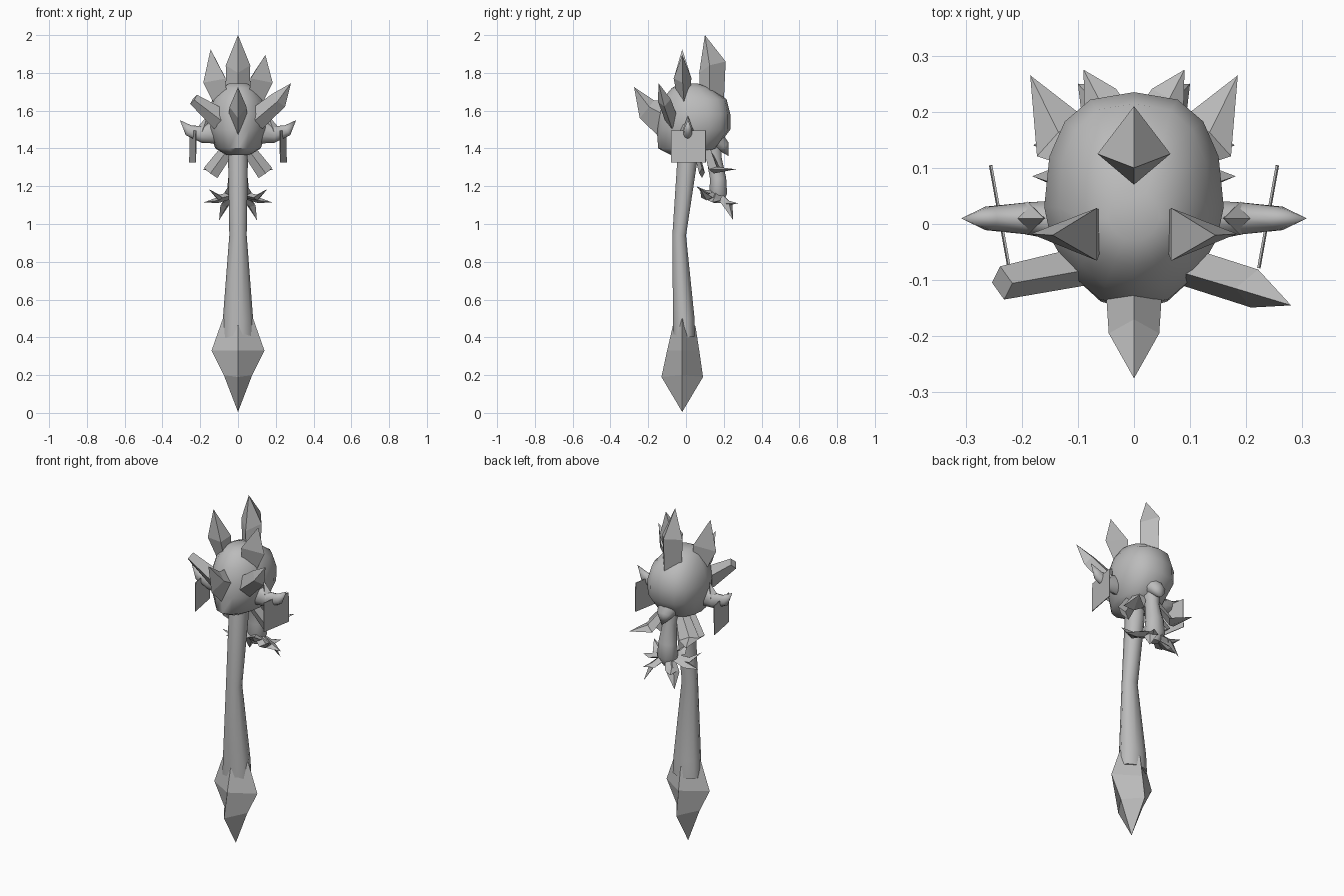
import bpy, bmesh
from math import sin, cos, pi, radians
from mathutils import Vector

cube = bpy.data.objects.get("Cube")
if cube:
    bpy.data.objects.remove(cube)

GREY = (0.5, 0.5, 0.5, 1)
mat = bpy.data.materials.new("stone_grey")
mat.diffuse_color = GREY
mat.use_nodes = True
mat.node_tree.nodes["Principled BSDF"].inputs["Base Color"].default_value = GREY

DIAMOND = [(1, 0), (0, 1), (-1, 0), (0, -1)]
WEDGE = [(1, 0), (-1, 1), (-1, -1)]
ROUND = [(cos(i * pi / 5), sin(i * pi / 5)) for i in range(10)]


def loft(name, rings, smooth=None):
    """Skin a list of rings; a ring of one point closes to a tip."""
    bm = bmesh.new()
    rows = [[bm.verts.new(p) for p in ring] for ring in rings]
    for a, b in zip(rows, rows[1:]):
        n = max(len(a), len(b))
        for i in range(n):
            j = (i + 1) % n
            if len(a) == 1:
                bm.faces.new((a[0], b[j], b[i]))
            elif len(b) == 1:
                bm.faces.new((a[i], a[j], b[0]))
            else:
                bm.faces.new((a[i], a[j], b[j], b[i]))
    for row in (rows[0], rows[-1]):
        if len(row) > 2:
            bm.faces.new(row)
    bmesh.ops.recalc_face_normals(bm, faces=bm.faces)
    mesh = bpy.data.meshes.new(name)
    bm.to_mesh(mesh)
    bm.free()
    mesh.materials.append(mat)
    obj = bpy.data.objects.new(name, mesh)
    bpy.context.collection.objects.link(obj)
    if smooth:
        bpy.ops.object.select_all(action='DESELECT')
        obj.select_set(True)
        bpy.context.view_layer.objects.active = obj
        bpy.ops.object.shade_smooth_by_angle(angle=radians(smooth))
    return obj


def sweep(name, path, sizes, side, section=DIAMOND, flip=1, smooth=None):
    """Sweep a section along a path; size is (half width, half depth), None is a tip."""
    pts = [Vector((p[0] * flip, p[1], p[2])) for p in path]
    side = Vector((side[0] * flip, side[1], side[2]))
    rings = []
    for i, (p, s) in enumerate(zip(pts, sizes)):
        if s is None:
            rings.append([p])
            continue
        t = (pts[min(i + 1, len(pts) - 1)] - pts[max(i - 1, 0)]).normalized()
        u = (side - t * side.dot(t)).normalized()
        v = t.cross(u)
        rings.append([p + u * a * s[0] + v * b * s[1] for a, b in section])
    return loft(name, rings, smooth)


# Pommel blade: four ridges meeting in a point
loft("pommel_blade", [
    [(0, -.02, .005)],
    [(.075, -.02, .2), (0, .09, .19), (-.075, -.02, .2), (0, -.13, .19)],
    [(.14, -.02, .33), (0, .07, .33), (-.14, -.02, .33), (0, -.1, .33)],
    [(.08, -.02, .5), (0, .05, .46), (-.08, -.02, .5), (0, -.07, .46)]])

# Bent shaft
sweep("shaft", [(0, -.01, .4), (0, -.012, .5), (0, -.036, .94), (0, .005, 1.32), (0, .015, 1.45)],
      [(.085, .06), (.08, .06), (.046, .038), (.052, .055), (.05, .05)],
      (1, 0, 0), ROUND, smooth=50)

# Head: rounded shell with a keel at the front and a fuller back
rings = []
for z, w, front, back in [(1.365, .06, -.08, .08), (1.4, .12, -.147, .16), (1.5, .155, -.155, .235),
                          (1.58, .16, -.15, .235), (1.66, .135, -.125, .215),
                          (1.72, .09, -.075, .13), (1.745, .045, -.03, .06)]:
    ring = []
    for i in range(16):
        a = i * pi / 8
        c, s = cos(a), sin(a)
        mid = .03 if z < 1.7 else .01
        if s > 0:
            x, y = w * abs(c) ** .75 * (1 if c > 0 else -1), mid + (back - mid) * s ** .85
        else:
            x, y = w * c, mid + (front - mid) * abs(s) ** 1.2
        ring.append((x, y, z))
    rings.append(ring)
loft("head", rings, smooth=50)

# Beak-like nub at the lower back of the head
sweep("back_nub", [(0, .14, 1.46), (0, .2, 1.41), (0, .225, 1.36)],
      [(.07, .06), (.045, .035), None], (1, 0, 0), ROUND, smooth=50)

# Crest and nose spikes
loft("crest_spike", [
    [(.06, .125, 1.66), (0, .2, 1.64), (-.06, .125, 1.66), (0, .075, 1.68)],
    [(.065, .125, 1.84), (0, .21, 1.86), (-.065, .125, 1.84), (0, .07, 1.8)],
    [(0, .1, 2)]])
loft("nose_spike", [
    [(.05, -.12, 1.58), (0, -.12, 1.65), (-.05, -.12, 1.58), (0, -.13, 1.45)],
    [(.045, -.195, 1.62), (0, -.17, 1.655), (-.045, -.195, 1.62), (0, -.245, 1.56)],
    [(0, -.275, 1.725)]])

# Front side spikes: a pointed one and a blunt one
sweep("left_front_spike", [(.09, -.075, 1.55), (.215, -.115, 1.655), (.28, -.145, 1.745)],
      [(.06, .035), (.048, .035), None], (-1, 0, 1))
sweep("right_front_spike", [(-.09, -.075, 1.55), (-.235, -.105, 1.66)],
      [(.06, .035), (.03, .03)], (1, 0, 1))

for flip, label in ((1, "left"), (-1, "right")):
    # Upright ear spikes
    tip = 1.895 if flip > 0 else 1.925
    sweep(label + "_ear_spike", [(.09, -.01, 1.64), (.125, -.018, 1.76), (.145, -.02, tip)],
          [(.035, .03), (.06, .047), None], (1, 0, 0), WEDGE, flip)

    # Curved side horns
    sweep(label + "_horn", [(.12, .005, 1.485), (.19, .01, 1.475), (.26, .01, 1.495), (.308, .01, 1.55)],
          [(.06, .04), (.045, .03), (.03, .022), None], (0, 0, 1), ROUND, flip, 50)
    sweep(label + "_horn_thorn", [(.19, .01, 1.49), (.16, .01, 1.575)],
          [(.035, .03), None], (1, 0, 0), DIAMOND, flip)

    # Thin square plates hanging from the horns
    sweep(label + "_plate", [(.24, .013, 1.325), (.238, .013, 1.495)],
          [(.093, .002)] * 2, (.18, 1, 0), [(1, 1), (-1, 1), (-1, -1), (1, -1)], flip)

    # Leaf blades below the head, pointing back and down
    sweep(label + "_lower_leaf", [(.05, .11, 1.4), (.13, .155, 1.285), (.185, .265, 1.29)],
          [(.035, .02), (.055, .02), None], (.87, -.5, 0), DIAMOND, flip)
    sweep(label + "_lower_blade", [(.05, .05, 1.4), (.145, .085, 1.27)],
          [(.035, .015), (.045, .015)], (.8, 0, .6), DIAMOND, flip)

    # Claws around the foot of the tail
    root = (.01, .165, 1.16)
    for i, (mid, end) in enumerate([
            ((.04, .1, 1.165), (.05, .055, 1.2)),
            ((.1, .11, 1.14), (.155, .075, 1.185)),
            ((.11, .15, 1.125), (.18, .14, 1.115)),
            ((.06, .22, 1.11), (.09, .275, 1.11)),
            ((.07, .22, 1.1), (.1, .25, 1.02))]):
        sweep(f"{label}_claw_{i + 1}", [root, mid, end],
              [(.025, .02), (.035, .015), None], (-(end[1] - .165), end[0], 0), DIAMOND, flip)

# Tail hanging behind the shaft
sweep("tail", [(0, .13, 1.46), (0, .15, 1.34), (0, .17, 1.24), (0, .17, 1.16), (0, .17, 1.11)],
      [(.05, .06), (.038, .042), (.052, .045), (.06, .05), (.025, .025)],
      (1, 0, 0), ROUND, smooth=50)
